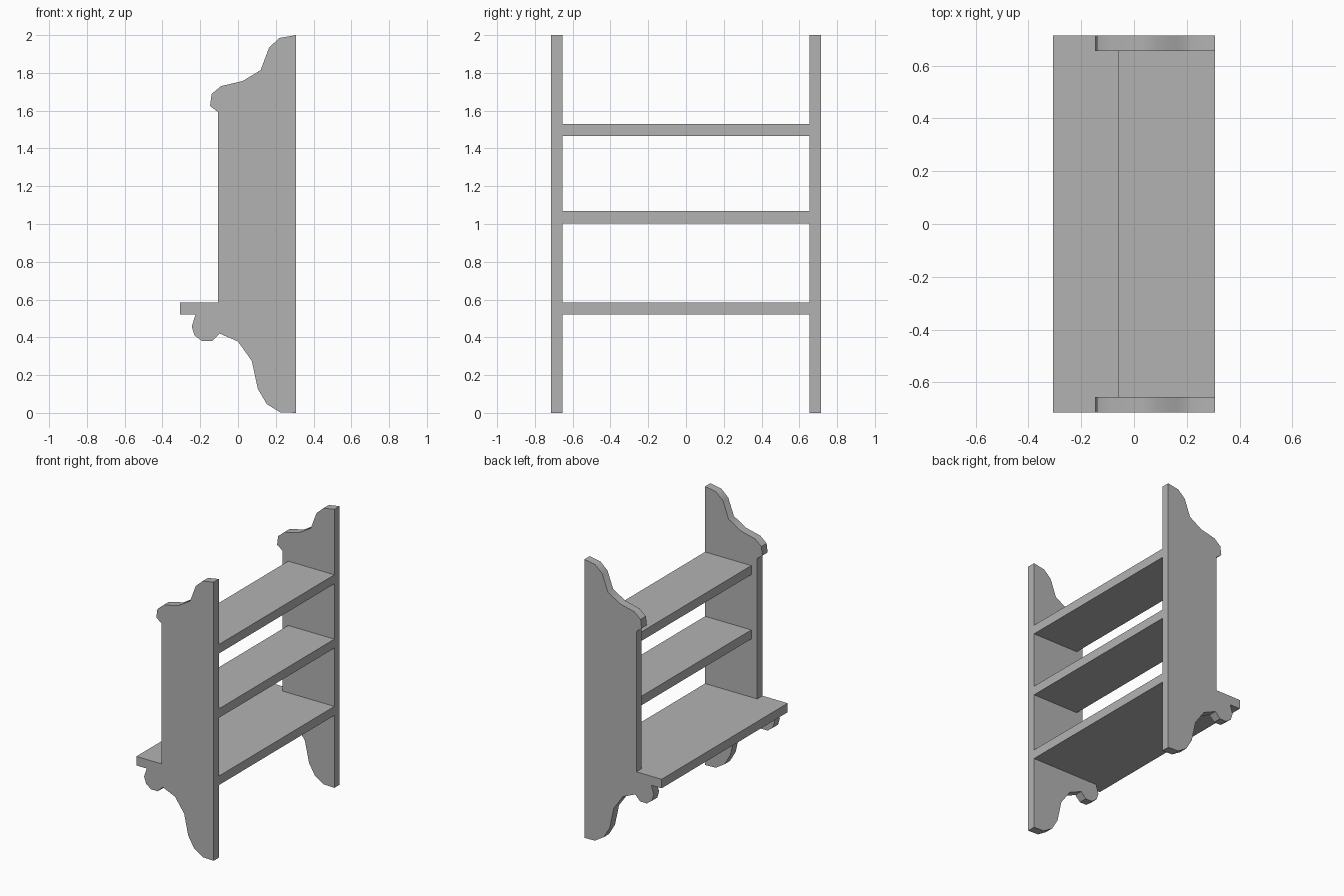
import bpy, bmesh, math
from mathutils import Vector

cube = bpy.data.objects.get("Cube")
if cube:
    bpy.data.objects.remove(cube, do_unlink=True)

grey = bpy.data.materials.new("plain_grey")
grey.use_nodes = True
colour = (0.45, 0.45, 0.45, 1)
grey.diffuse_color = colour
grey.node_tree.nodes["Principled BSDF"].inputs["Base Color"].default_value = colour

OUTER, INNER = 0.715, 0.655      # panel faces along y
REAR, FRONT = 0.307, -0.107      # panel edges along x
THICK = 0.065                    # shelf thickness


def prism(name, points, offset):
    """Extrude a closed outline of 3D points by an offset vector."""
    bm = bmesh.new()
    face = bm.faces.new([bm.verts.new(p) for p in points])
    extruded = bmesh.ops.extrude_face_region(bm, geom=[face])["geom"]
    bmesh.ops.translate(bm, vec=Vector(offset),
                        verts=[v for v in extruded if isinstance(v, bmesh.types.BMVert)])
    bmesh.ops.recalc_face_normals(bm, faces=bm.faces)
    mesh = bpy.data.meshes.new(name)
    bm.to_mesh(mesh)
    bm.free()
    mesh.materials.append(grey)
    obj = bpy.data.objects.new(name, mesh)
    bpy.context.collection.objects.link(obj)
    bpy.ops.object.select_all(action="DESELECT")
    obj.select_set(True)
    bpy.context.view_layer.objects.active = obj
    bpy.ops.object.shade_smooth_by_angle(angle=math.radians(40))
    return obj


# Side panels: scrolled crest, straight front edge, bracket and curved foot
crest = [(REAR, 2), (0.22, 1.985), (0.165, 1.935), (0.12, 1.815), (0.025, 1.757),
         (-0.09, 1.73), (-0.14, 1.688), (-0.148, 1.625), (FRONT, 1.593)]
bracket = [(FRONT, 0.52), (-0.225, 0.52), (-0.245, 0.457), (-0.23, 0.41),
           (-0.19, 0.38), (-0.137, 0.38), (-0.097, 0.42)]
foot = [(0, 0.378), (0.073, 0.275), (0.105, 0.127), (0.152, 0.047), (0.223, 0.003), (REAR, 0)]
outline = crest + bracket + foot
for name, y in (("left_front_side_panel", -OUTER), ("right_back_side_panel", INNER)):
    prism(name, [(x, y, z) for x, z in outline], (0, OUTER - INNER, 0))

# Upper shelves fit between the panels
for name, z in (("middle_shelf", 1.003), ("top_shelf", 1.465)):
    prism(name, [(x, y, z) for x, y in
                 ((-0.06, -INNER), (REAR, -INNER), (REAR, INNER), (-0.06, INNER))],
          (0, 0, THICK))

# Deep bottom shelf widens in front of the panels
half = [(REAR, INNER), (FRONT, INNER), (FRONT, OUTER), (-REAR, OUTER)]
plan = half + [(x, -y) for x, y in reversed(half)]
prism("bottom_shelf", [(x, y, 0.52) for x, y in plan], (0, 0, THICK))
